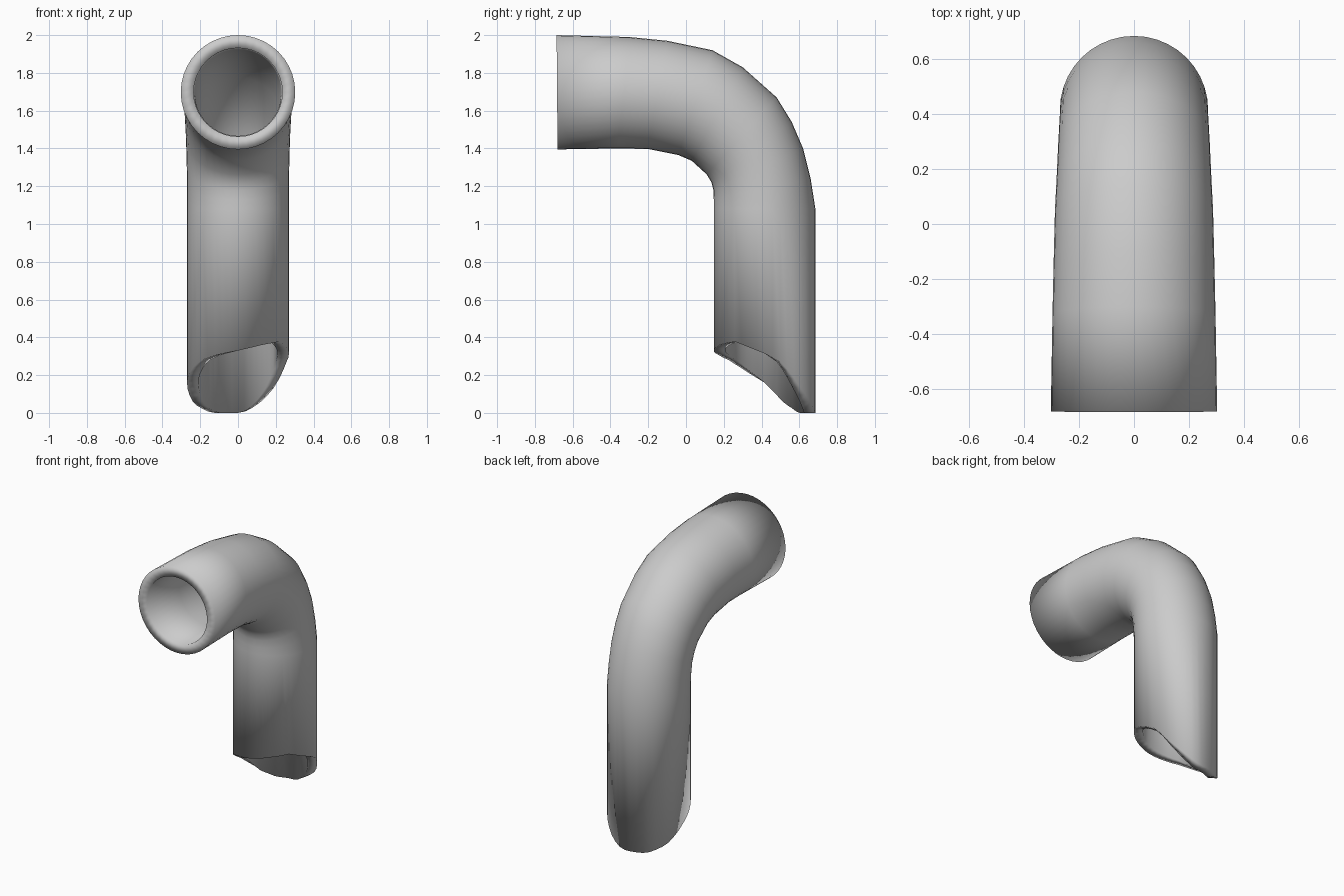
import bpy, bmesh, math
from mathutils import Vector

if "Cube" in bpy.data.objects:
    bpy.data.objects.remove(bpy.data.objects["Cube"])

SIDES = 40
BORE = 0.775   # inner radius as a share of the outer radius

# Elbow stations: outer-bend (y, z), inner-bend (y, z), half width in x
stations = [
    (-0.685, 2.00, -0.68, 1.395, 0.303),
    (-0.30, 1.99, -0.36, 1.40, 0.297),
    (-0.10, 1.97, -0.20, 1.397, 0.293),
    (0.14, 1.92, -0.04, 1.365, 0.288),
    (0.30, 1.83, 0.03, 1.335, 0.282),
    (0.48, 1.67, 0.11, 1.262, 0.276),
    (0.56, 1.54, 0.135, 1.22, 0.273),
    (0.62, 1.40, 0.145, 1.18, 0.271),
    (0.66, 1.24, 0.147, 1.13, 0.27),
    (0.685, 1.08, 0.147, 1.08, 0.27),
]
# Slanted lower mouth: angle from the front towards +x, rim height
rim = [(0, .33), (30, .362), (55, .378), (90, .315), (110, .265), (135, .135),
       (150, .07), (168, .012), (180, 0), (212, 0), (240, .05), (270, .16),
       (300, .245), (315, .28), (335, .307), (360, .33)]


def rim_height(deg):
    for (a0, z0), (a1, z1) in zip(rim, rim[1:]):
        if a0 <= deg <= a1:
            return z0 + (z1 - z0) * (deg - a0) / (a1 - a0)


def ring(bm, station, scale, mouth=False):
    oy, oz, iy, iz, hx = station
    outer, inner = Vector((0, oy, oz)), Vector((0, iy, iz))
    centre = (outer + inner) / 2
    verts = []
    for k in range(SIDES):
        a = math.tau * k / SIDES
        p = centre + scale * ((inner - centre) * math.cos(a)
                              + Vector((hx * math.sin(a), 0, 0)))
        if mouth:
            p.z = rim_height(360 * k / SIDES)
        verts.append(bm.verts.new(p))
    return verts


# Hollow pipe: outer skin down to the mouth, then the bore back up
bm = bmesh.new()
skin = [ring(bm, s, 1) for s in stations] + [ring(bm, stations[-1], 1, True)]
bore = [ring(bm, s, BORE) for s in stations] + [ring(bm, stations[-1], BORE, True)]
loops = skin + bore[::-1]
for r0, r1 in zip(loops, loops[1:] + loops[:1]):
    for k in range(SIDES):
        n = (k + 1) % SIDES
        bm.faces.new((r0[k], r0[n], r1[n], r1[k]))
bmesh.ops.recalc_face_normals(bm, faces=bm.faces)
for f in bm.faces:
    f.smooth = True
mesh = bpy.data.meshes.new("elbow_pipe")
bm.to_mesh(mesh)
bm.free()
pipe = bpy.data.objects.new("elbow_pipe", mesh)
bpy.context.collection.objects.link(pipe)
